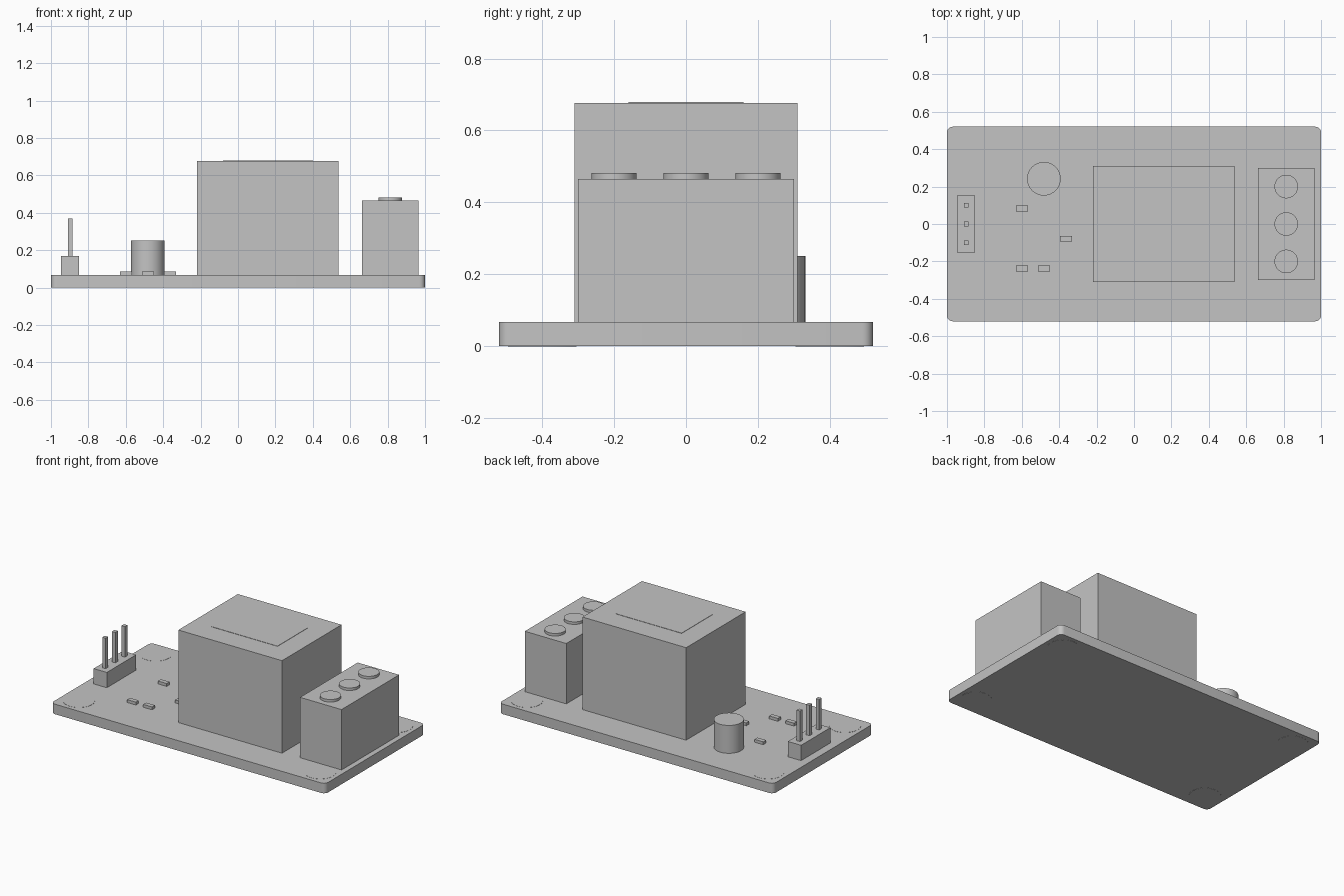
import bpy, bmesh

old = bpy.data.objects.get("Cube")
if old:
    bpy.data.objects.remove(old, do_unlink=True)

grey = bpy.data.materials.new("plain_grey")
grey.use_nodes = True
grey.diffuse_color = (0.55, 0.55, 0.55, 1)
grey.node_tree.nodes["Principled BSDF"].inputs["Base Color"].default_value = grey.diffuse_color


def finish(obj, name):
    obj.name = name
    obj.data.materials.append(grey)
    return obj


def box(name, x, y, sx, sy, z0, z1):
    """Box centred on x, y and spanning z0 to z1."""
    bpy.ops.mesh.primitive_cube_add(size=1, location=(x, y, (z0 + z1) / 2))
    obj = bpy.context.object
    for v in obj.data.vertices:
        v.co.x *= sx
        v.co.y *= sy
        v.co.z *= z1 - z0
    return finish(obj, name)


def cylinder(name, x, y, r, z0, z1):
    """Upright smooth cylinder spanning z0 to z1."""
    bpy.ops.mesh.primitive_cylinder_add(vertices=32, radius=r, depth=z1 - z0,
                                        location=(x, y, (z0 + z1) / 2))
    bpy.ops.object.shade_smooth_by_angle()
    return finish(bpy.context.object, name)


TOP = 0.067  # upper face of the board

# Circuit board with rounded vertical corners
board = box("circuit_board", 0, 0, 2, 1.04, 0.001, TOP)
bm = bmesh.new()
bm.from_mesh(board.data)
corners = [e for e in bm.edges if abs(e.verts[0].co.z - e.verts[1].co.z) > 0.01]
bmesh.ops.bevel(bm, geom=corners, offset=0.03, segments=5, profile=0.5, affect='EDGES')
bm.to_mesh(board.data)
bm.free()
bpy.ops.object.shade_smooth_by_angle()

# Mounting pads through the four corners
for sx, side in ((1, "left"), (-1, "right")):
    for sy, end in ((-1, "front"), (1, "back")):
        cylinder(f"mounting_pad_{end}_{side}", 0.88 * sx, 0.4 * sy, 0.095, 0, TOP + 0.001)

# Relay with a thin label plate
box("relay_body", 0.16, 0, 0.756, 0.62, TOP, 0.677)
box("relay_label", 0.16, 0, 0.48, 0.32, 0.676, 0.679)

# Screw terminal block
box("terminal_block", 0.814, 0, 0.302, 0.6, TOP, 0.465)
for i in range(3):
    cylinder(f"terminal_screw_{i + 1}", 0.814, 0.2 * (i - 1), 0.063, 0.46, 0.482)

# Pin header
box("header_base", -0.898, 0, 0.096, 0.305, TOP, 0.168)
for i in range(3):
    box(f"header_pin_{i + 1}", -0.898, 0.1 * (i - 1), 0.024, 0.026, 0.16, 0.369)

# Capacitor
cylinder("capacitor", -0.482, 0.242, 0.09, TOP, 0.251)

# Small surface components
for i, (x, y) in enumerate([(-0.6, 0.083), (-0.363, -0.078), (-0.6, -0.238), (-0.482, -0.238)]):
    box(f"chip_component_{i + 1}", x, y, 0.064, 0.03, TOP, 0.086)
